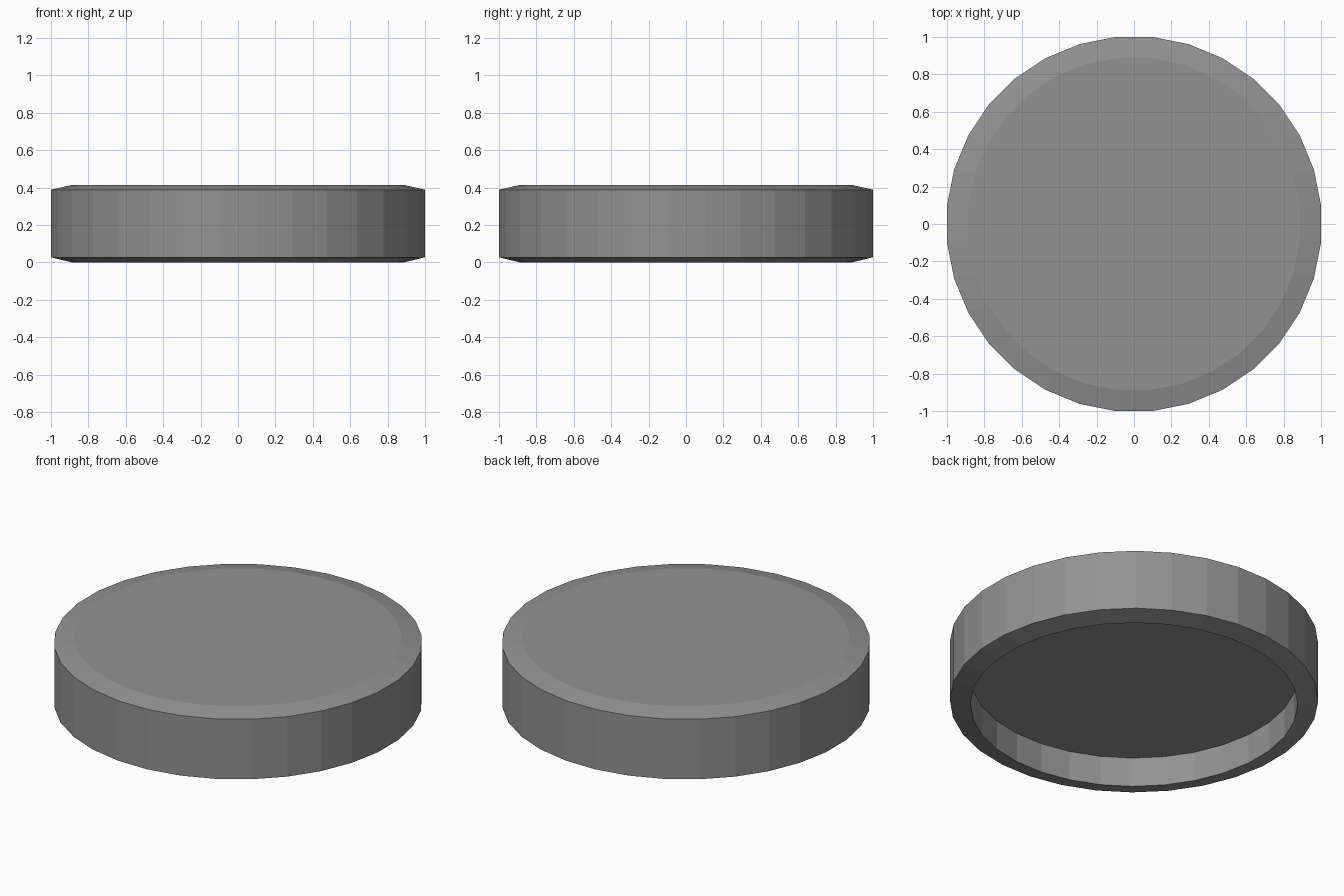
import bpy, bmesh, math

if "Cube" in bpy.data.objects:
    bpy.data.objects.remove(bpy.data.objects["Cube"])

SIDES = 32
# (flat-to-flat radius, height) from recess floor, round the outside, to the top face
PROFILE = [(0.888, 0.178), (0.888, 0.0), (1.0, 0.027), (1.0, 0.388), (0.888, 0.414)]


def ring(bm, radius, z):
    step = 2 * math.pi / SIDES
    r = radius / math.cos(step / 2)
    return [bm.verts.new((r * math.cos((i + 0.5) * step), r * math.sin((i + 0.5) * step), z))
            for i in range(SIDES)]


# Disc with chamfered rims and a recessed underside
bm = bmesh.new()
rings = [ring(bm, r, z) for r, z in PROFILE]
for a, b in zip(rings, rings[1:]):
    for i in range(SIDES):
        j = (i + 1) % SIDES
        bm.faces.new((a[i], a[j], b[j], b[i]))
bm.faces.new(rings[-1])            # top face
bm.faces.new(rings[0][::-1])       # recess floor
bmesh.ops.recalc_face_normals(bm, faces=bm.faces[:])

mesh = bpy.data.meshes.new("round_cap")
bm.to_mesh(mesh)
bm.free()

# Dark grey finish
dark = bpy.data.materials.new("dark_grey")
dark.diffuse_color = (0.29, 0.29, 0.29, 1.0)
dark.use_nodes = True
dark.node_tree.nodes["Principled BSDF"].inputs["Base Color"].default_value = dark.diffuse_color
mesh.materials.append(dark)
bpy.context.collection.objects.link(bpy.data.objects.new("round_cap", mesh))
